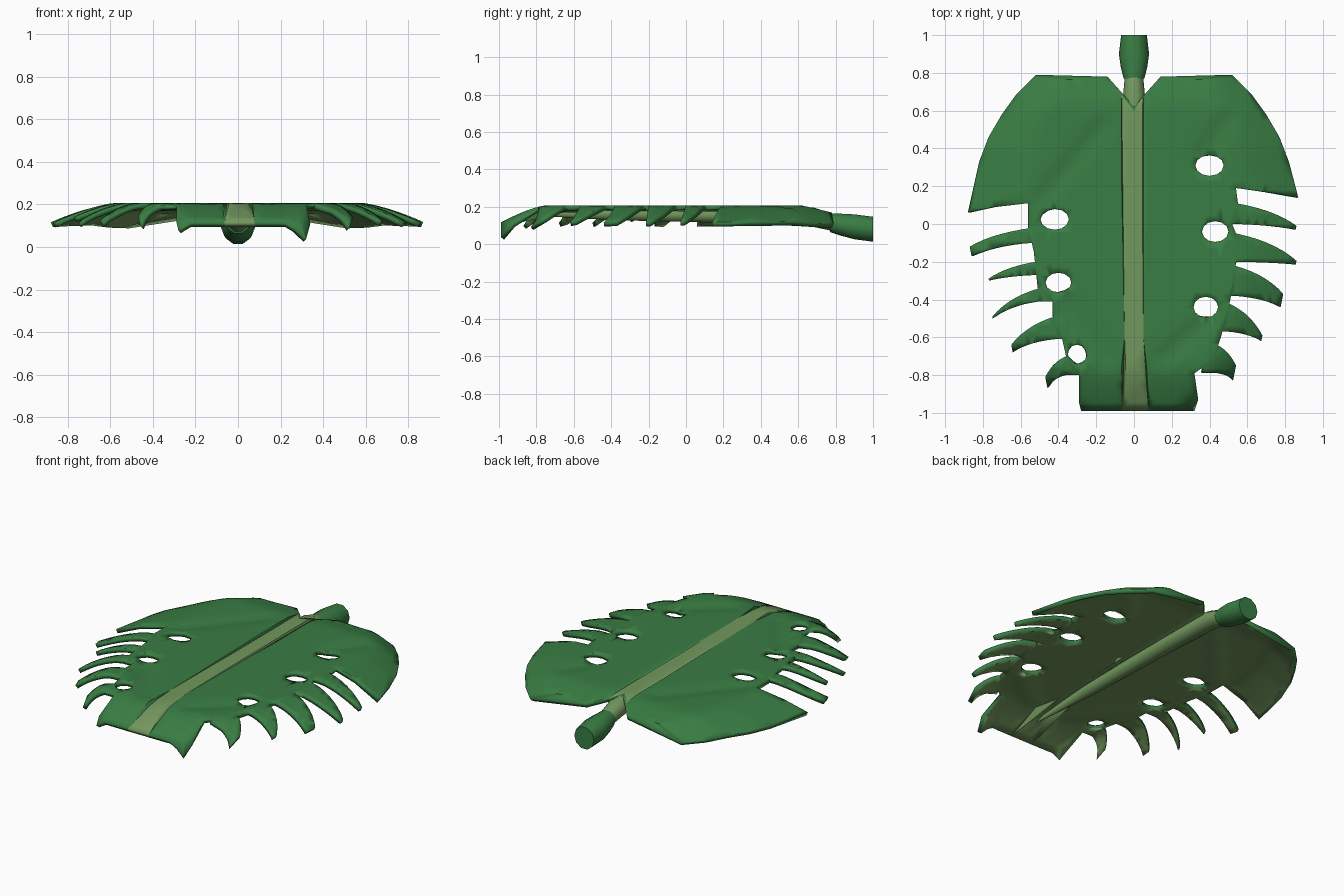
import bpy, bmesh, math
from mathutils import Vector
from mathutils.geometry import delaunay_2d_cdt, intersect_point_line

cube = bpy.data.objects.get("Cube")
if cube:
    bpy.data.objects.remove(cube, do_unlink=True)


def make_material(name, colour):
    mat = bpy.data.materials.new(name)
    mat.use_nodes = True
    mat.diffuse_color = (*colour, 1)
    mat.node_tree.nodes["Principled BSDF"].inputs["Base Color"].default_value = (*colour, 1)
    return mat


leaf_green = make_material("leaf green", (0.041, 0.205, 0.057))
rib_green = make_material("pale rib green", (0.17, 0.315, 0.112))


def finish(name, bm, materials, angle):
    mesh = bpy.data.meshes.new(name)
    bm.to_mesh(mesh)
    bm.free()
    obj = bpy.data.objects.new(name, mesh)
    bpy.context.collection.objects.link(obj)
    for mat in materials:
        mesh.materials.append(mat)
    bpy.ops.object.select_all(action='DESELECT')
    obj.select_set(True)
    bpy.context.view_layer.objects.active = obj
    bpy.ops.object.shade_smooth_by_angle(angle=math.radians(angle))
    return obj


# Flat shapes of the blade
def bezier(a, b, c, steps=7):
    return [a * (1 - t) ** 2 + b * 2 * t * (1 - t) + c * t * t
            for t in (i / steps for i in range(steps + 1))]


def finger(side, root, top, bottom, tip_x, tip_y, blunt):
    """Drooping lobe that tapers from the blade margin to its tip."""
    reach = tip_x - root
    upper_tip = Vector((tip_x, tip_y + blunt))
    lower_tip = Vector((tip_x - blunt * 0.2, tip_y))
    upper = bezier(Vector((root, top)),
                   Vector((root + reach * 0.65, top + (upper_tip.y - top) * 0.3)), upper_tip)
    lower = bezier(lower_tip,
                   Vector((root + reach * 0.6, bottom + (tip_y - bottom) * 0.2)),
                   Vector((root, bottom)))
    inner = root - 0.08
    outline = [Vector((inner, top))] + upper + lower + [Vector((inner, bottom))]
    return [Vector((side * p.x, p.y)) for p in outline]


def hole(x, y, rx, ry, count=12):
    angles = [math.tau * i / count for i in range(count)]
    return [Vector((x + rx * math.cos(a), y + ry * math.sin(a))) for a in angles]


def inside(p, poly):
    hit = False
    for a, b in zip(poly, poly[1:] + poly[:1]):
        if (a.y > p.y) != (b.y > p.y) and p.x < a.x + (p.y - a.y) * (b.x - a.x) / (b.y - a.y):
            hit = not hit
    return hit


shoulder = [(6, 69), (14, 78), (52, 79), (62, 69), (70, 58), (77, 46), (82, 33)]
left_margin = shoulder + [(87, 14), (69, 17), (54, 19), (55, 11), (52, 0), (54, -5), (54, -20),
                          (51, -40), (46, -60), (42, -72), (32, -79), (34, -93), (32, -99)]
right_margin = shoulder + [(88, 6), (74, 9), (56, 11), (56, -2), (53, -15), (51, -34), (43, -41),
                           (43, -49), (38, -61), (36, -70), (29, -80), (29, -95), (28, -99)]
body = [Vector((0, 0.62))] + [Vector((x, y)) / 100 for x, y in left_margin]
body += [Vector((-x, y)) / 100 for x, y in reversed(right_margin)]

left_fingers = [(0.54, 0.11, 0.0, 0.86, -0.03, 0.02),
                (0.54, -0.05, -0.2, 0.86, -0.215, 0.02),
                (0.53, -0.22, -0.38, 0.79, -0.44, 0.07),
                (0.5, -0.42, -0.57, 0.68, -0.62, 0.03),
                (0.44, -0.64, -0.79, 0.54, -0.83, 0.08)]
right_fingers = [(0.54, -0.02, -0.1, 0.87, -0.17, 0.05),
                 (0.52, -0.2, -0.27, 0.77, -0.3, 0.01),
                 (0.5, -0.34, -0.41, 0.75, -0.5, 0.01),
                 (0.42, -0.49, -0.61, 0.65, -0.68, 0.04),
                 (0.36, -0.7, -0.8, 0.47, -0.87, 0.06)]
solids = [body] + [finger(1, *f) for f in left_fingers] + [finger(-1, *f) for f in right_fingers]
holes = [hole(0.4, 0.31, 0.075, 0.055), hole(0.43, -0.04, 0.07, 0.055),
         hole(0.38, -0.44, 0.065, 0.055), hole(-0.42, 0.025, 0.075, 0.055),
         hole(-0.4, -0.31, 0.068, 0.052), hole(-0.3, -0.69, 0.05, 0.052)]
stripe = [Vector(p) for p in ((0, 0.6), (0.05, 0.68), (0.05, -0.6), (0.08, -1.02),
                              (-0.065, -1.02), (-0.05, -0.6), (-0.065, 0.68))]

# Height of the blade: flat crown, drooping margins and soft creases
envelope = [(-0.99, 0.33), (-0.85, 0.5), (-0.65, 0.66), (-0.45, 0.77), (-0.2, 0.86),
            (0.1, 0.88), (0.4, 0.81), (0.6, 0.7), (0.8, 0.56)]
creases = [((-0.5, 0.12), (-0.16, 0.52)), ((-0.36, -0.4), (-0.14, -0.72)),
           ((0.36, 0.36), (0.5, 0.56)), ((0.4, -0.5), (0.14, -0.72))]


def half_width(y):
    for (y0, w0), (y1, w1) in zip(envelope, envelope[1:]):
        if y <= y1:
            return w0 + (w1 - w0) * max(0, (y - y0) / (y1 - y0))
    return envelope[-1][1]


def height(p):
    droop = max(0, (abs(p.x) / half_width(p.y) - 0.66) / 0.34)
    front = max(0, (-0.75 - p.y) / 0.24)
    back = max(0, (p.y - 0.62) / 0.17)
    z = 0.207 - 0.09 * droop ** 1.4 - 0.09 * front ** 1.4 - 0.04 * back
    for a, b in creases:
        a, b = Vector(a), Vector(b)
        _, t = intersect_point_line(p, a, b)
        d = (p - a.lerp(b, min(1, max(0, t)))).length
        z -= 0.014 * math.exp(-(d / 0.04) ** 2)
    return z


# Blade: triangulated sheet with its outlines, given thickness
points, edges = [], []
for poly in solids + holes + [stripe]:
    start, n = len(points), len(poly)
    points += poly
    edges += [(start + i, start + (i + 1) % n) for i in range(n)]
step = 0.045
for i in range(-20, 21):
    for j in range(-22, 18):
        points.append(Vector(((i + 0.5 * (j % 2)) * step, j * step)))
flat, _, tris, *_ = delaunay_2d_cdt(points, edges, [], 0, 0.0005)

bm = bmesh.new()
verts = [bm.verts.new((p.x, p.y, height(p))) for p in flat]
for tri in tris:
    centre = sum((flat[i] for i in tri), Vector((0, 0))) / len(tri)
    if any(inside(centre, s) for s in solids) and not any(inside(centre, h) for h in holes):
        face = bm.faces.new([verts[i] for i in tri])
        face.material_index = int(inside(centre, stripe))
bmesh.ops.delete(bm, geom=[v for v in bm.verts if not v.link_faces], context='VERTS')
for face in bm.faces:
    face.normal_update()
    if face.normal.z < 0:
        face.normal_flip()
blade = finish("leaf_blade", bm, [leaf_green, rib_green, rib_green], 50)
solid = blade.modifiers.new("thickness", 'SOLIDIFY')
solid.thickness = 0.025
solid.offset = -1
solid.material_offset = 1
solid.material_offset_rim = 0


# Stem and rib: elliptical sections (y, half width, centre z, half height)
def loft(name, sections, mat, sides=10):
    bm = bmesh.new()
    rings = []
    for y, w, z, h in sections:
        angles = [math.tau * i / sides for i in range(sides)]
        rings.append([bm.verts.new((w * math.cos(a), y, z + h * math.sin(a))) for a in angles])
    for r0, r1 in zip(rings, rings[1:]):
        for i in range(sides):
            k = (i + 1) % sides
            bm.faces.new((r0[i], r0[k], r1[k], r1[i]))
    bm.faces.new(rings[0])
    bm.faces.new(rings[-1])
    bmesh.ops.recalc_face_normals(bm, faces=bm.faces)
    return finish(name, bm, [mat], 45)


loft("stem", [(1.0, 0.068, 0.08, 0.07), (0.9, 0.08, 0.093, 0.07),
              (0.83, 0.07, 0.104, 0.062), (0.77, 0.055, 0.115, 0.053)], leaf_green)
loft("under_rib", [(0.79, 0.048, 0.115, 0.048), (0.68, 0.058, 0.145, 0.055),
                   (0.3, 0.052, 0.155, 0.045), (-0.4, 0.036, 0.165, 0.038),
                   (-0.86, 0.004, 0.165, 0.01)], rib_green)
